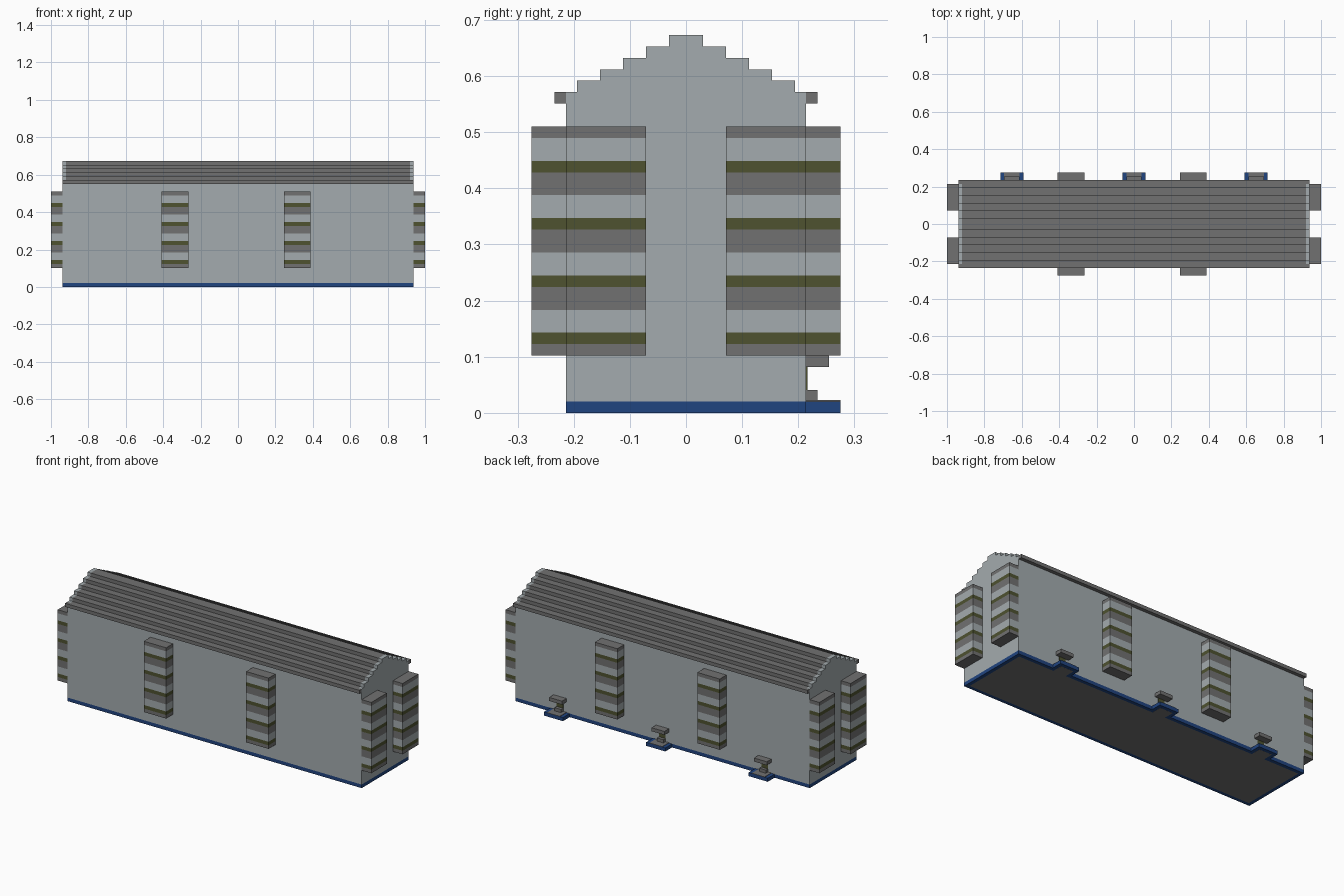
import bpy
import bmesh

cube = bpy.data.objects.get("Cube")
if cube:
    bpy.data.objects.remove(cube, do_unlink=True)

U = 2 / 98  # one block


def material(name, r, g, b):
    m = bpy.data.materials.new(name)
    m.use_nodes = True
    m.diffuse_color = (r, g, b, 1)
    m.node_tree.nodes["Principled BSDF"].inputs["Base Color"].default_value = (r, g, b, 1)
    return m


LIGHT = material("pale_grey", 0.37, 0.41, 0.425)
GREY = material("mid_grey", 0.165, 0.165, 0.165)
OLIVE = material("olive", 0.077, 0.085, 0.03)
BLUE = material("deep_blue", 0.0145, 0.058, 0.215)


def finish(name, bm, *mats):
    mesh = bpy.data.meshes.new(name)
    bmesh.ops.recalc_face_normals(bm, faces=bm.faces)
    bm.to_mesh(mesh)
    bm.free()
    for m in mats:
        mesh.materials.append(m)
    ob = bpy.data.objects.new(name, mesh)
    bpy.context.collection.objects.link(ob)
    return ob


def add_box(bm, x, y, z, index=0):
    """Add a box from (min, max) ranges given in blocks."""
    verts = bmesh.ops.create_cube(bm, size=1)["verts"]
    for v in verts:
        v.co = [(lo + hi + 2 * c * (hi - lo)) / 2 * U for c, (lo, hi) in zip(v.co, (x, y, z))]
    for f in {f for v in verts for f in v.link_faces}:
        f.material_index = index


def box(name, mat, x, y, z):
    bm = bmesh.new()
    add_box(bm, x, y, z)
    return finish(name, bm, mat)


def prism(name, mat, outline, x0, x1):
    """Extrude a y-z outline along x."""
    bm = bmesh.new()
    face = bm.faces.new([bm.verts.new((x0 * U, y * U, z * U)) for y, z in outline])
    new = bmesh.ops.extrude_face_region(bm, geom=[face])["geom"]
    moved = [g for g in new if isinstance(g, bmesh.types.BMVert)]
    bmesh.ops.translate(bm, verts=moved, vec=((x1 - x0) * U, 0, 0))
    return finish(name, bm, mat)


HX, HY = 46, 10.5  # half length and half depth of the building

# Stepped roof outline shared by the roof and both gables
steps = [(10.5, 28), (9.5, 29), (7.5, 30), (5.5, 31), (3.5, 32), (1.5, 33)]
half, z = [], 27
for y, top in steps:
    half += [(y, z), (y, top)]
    z = top
outline = half + [(-y, z) for y, z in reversed(half)]

# Walls, roof and gables
box("walls", LIGHT, (-HX, HX), (-HY, HY), (1, 27))
prism("stepped_roof", GREY, outline, -HX + 1, HX - 1)
for side, x in (("right", -HX), ("left", HX - 1)):
    prism("gable_" + side, LIGHT, outline, x, x + 1)
for side, y in (("front", -HY - 1), ("back", HY)):
    box("eave_" + side, GREY, (-HX, HX), (y, y + 1), (27, 28))

# Blue plinth around a grey floor
box("floor", GREY, (-HX + 1, HX - 1), (-HY + 1, HY - 1), (0, 1))
for side, y in (("front", -HY), ("back", HY - 1)):
    box("plinth_" + side, BLUE, (-HX, HX), (y, y + 1), (0, 1))
for side, x in (("right", -HX), ("left", HX - 1)):
    box("plinth_" + side, BLUE, (x, x + 1), (-HY + 1, HY - 1), (0, 1))


# Balcony towers: parapet, planter row and recess band on each of the floors
def tower(name, x, y):
    bm = bmesh.new()
    for floor in range(4):
        z = 4 + floor * 5
        add_box(bm, x, y, (max(z, 5), z + 2), 0)
        add_box(bm, x, y, (z + 2, z + 3), 1)
        add_box(bm, x, y, (z + 3, z + 5), 2)
    add_box(bm, x, y, (24, 25), 0)
    finish(name, bm, GREY, OLIVE, LIGHT)


for face, y in (("front", (-HY - 3, -HY)), ("back", (HY, HY + 3))):
    tower(face + "_balconies_right", (-20, -13), y)
    tower(face + "_balconies_left", (12, 19), y)
for face, x in (("right_end", (-HX - 3, -HX)), ("left_end", (HX, HX + 3))):
    tower(face + "_balconies_front", x, (-HY, -3.5))
    tower(face + "_balconies_back", x, (3.5, HY))

# Entrances along the back
for side, c in (("right", -32), ("middle", 0), ("left", 32)):
    box("landing_" + side, BLUE, (c - 3, c + 3), (HY, HY + 3), (0, 1))
    box("landing_top_" + side, GREY, (c - 2, c + 2), (HY, HY + 3), (1, 1.1))
    box("landing_base_" + side, GREY, (c - 2, c + 2), (HY - 1, HY + 2), (-0.02, 0.1))
    box("doorstep_" + side, GREY, (c - 1, c + 1), (HY, HY + 1), (1, 2))
    box("door_" + side, OLIVE, (c - 1, c + 1), (HY, HY + 0.1), (2, 4))
    box("canopy_" + side, GREY, (c - 2, c + 2), (HY, HY + 2), (4, 5))
